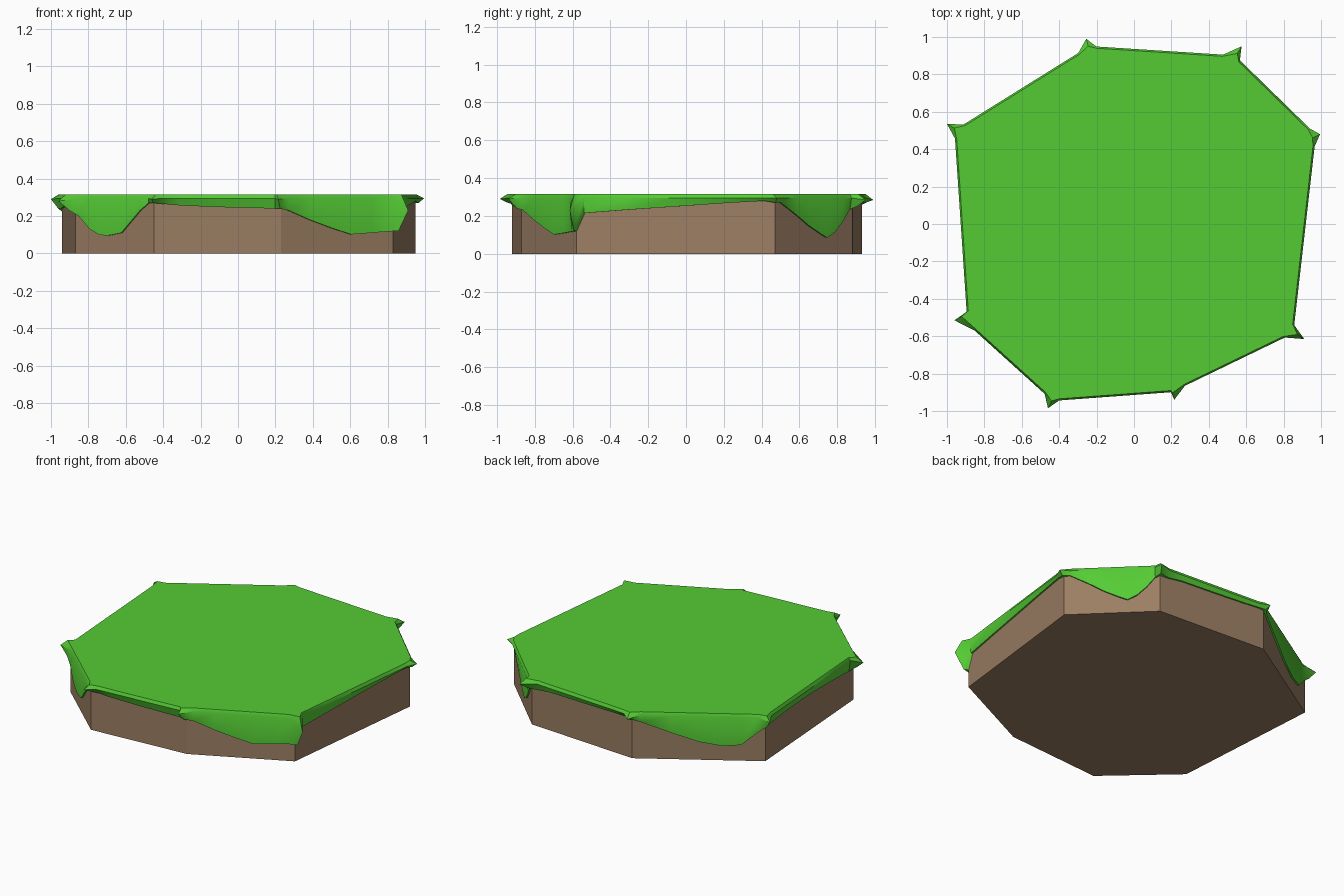
import bpy, bmesh
from mathutils import Vector

if "Cube" in bpy.data.objects:
    bpy.data.objects.remove(bpy.data.objects["Cube"])

# Dirt octagon corners, counter-clockwise from the front left
DIRT = [(-0.45, -0.92), (0.23, -0.87), (0.83, -0.58), (0.95, 0.47),
        (0.53, 0.88), (-0.25, 0.93), (-0.94, 0.50), (-0.87, -0.54)]
# Grass tip at each corner: x, y, rim height, lower edge height
TIPS = [(-0.46, -0.985, 0.29, 0.27), (0.215, -0.94, 0.29, 0.24),
        (0.91, -0.615, 0.23, 0.12), (0.995, 0.48, 0.295, 0.27),
        (0.575, 0.95, 0.285, 0.25), (-0.255, 0.99, 0.285, 0.27),
        (-1.0, 0.535, 0.29, 0.24), (-0.96, -0.515, 0.28, 0.23)]
# Each side: rim overhang, then lower edge as (fraction along side, height)
SIDES = [
    (0.027, [(.07, .265), (.2, .257), (.5, .248), (.8, .243), (.95, .24)]),
    (0.014, [(.06, .23), (.25, .18), (.45, .135), (.62, .102), (.8, .11), (.95, .118)]),
    (0.022, [(.04, .215), (.25, .232), (.5, .25), (.75, .268), (.95, .28)]),
    (0.022, [(.06, .27), (.25, .21), (.42, .15), (.58, .105), (.66, .085),
             (.76, .115), (.86, .17), (.95, .235)]),
    (0.022, [(.07, .25), (.2, .262), (.5, .265), (.8, .27), (.94, .275)]),
    (0.012, [(.06, .25), (.3, .18), (.5, .125), (.68, .10), (.82, .11), (.95, .2)]),
    (0.020, [(.04, .24), (.25, .25), (.5, .25), (.75, .235), (.93, .22)]),
    (0.010, [(.06, .2), (.2, .13), (.32, .10), (.42, .095), (.6, .11),
             (.72, .17), (.84, .23), (.95, .27)]),
]
TOP = 0.315


def material(name, color):
    m = bpy.data.materials.new(name)
    m.diffuse_color = (*color, 1)
    m.use_nodes = True
    m.node_tree.nodes["Principled BSDF"].inputs["Base Color"].default_value = m.diffuse_color
    return m


def loft(name, rings, mat):
    """Skin closed rings of points and cap both ends."""
    bm = bmesh.new()
    vs = [[bm.verts.new(p) for p in r] for r in rings]
    n = len(vs[0])
    for a, b in zip(vs, vs[1:]):
        for i in range(n):
            j = (i + 1) % n
            bm.faces.new((a[i], a[j], b[j], b[i]))
    bm.faces.new(vs[-1])
    bm.faces.new(vs[0][::-1])
    bmesh.ops.recalc_face_normals(bm, faces=bm.faces)
    me = bpy.data.meshes.new(name)
    bm.to_mesh(me)
    bm.free()
    ob = bpy.data.objects.new(name, me)
    bpy.context.collection.objects.link(ob)
    me.materials.append(mat)
    return ob


# Dirt block
loft("dirt_block", [[(x, y, z) for x, y in DIRT] for z in (0, 0.295)],
     material("dirt", (0.33, 0.21, 0.125)))

# Grass cap: inner ring, hanging lower edge, overhanging rim, flat top
inner, lower, rim, top = [], [], [], []


def add_section(base, out, edge, rim_z, z, inset):
    inner.append((base.x * 0.985, base.y * 0.985, z))
    lower.append((edge.x, edge.y, z))
    rim.append((out.x, out.y, rim_z))
    top.append((out.x * inset, out.y * inset, TOP))


for i, (overhang, points) in enumerate(SIDES):
    a, b = Vector(DIRT[i]), Vector(DIRT[(i + 1) % 8])
    d = (b - a).normalized()
    normal = Vector((d.y, -d.x))
    x, y, rz, z = TIPS[i]
    tip = Vector((x, y))
    add_section(a, tip, a.lerp(tip, 0.35), rz, z, 0.96)
    for t, z in points:
        p = a.lerp(b, t)
        add_section(p, p + normal * overhang, p + normal * 0.01,
                    max(0.295, z + 0.01), z, 0.99)

grass = loft("grass_cap", [inner, lower, rim, top],
             material("grass", (0.09, 0.6, 0.035)))
bpy.context.view_layer.objects.active = grass
grass.select_set(True)
bpy.ops.object.shade_smooth_by_angle(angle=0.6)
